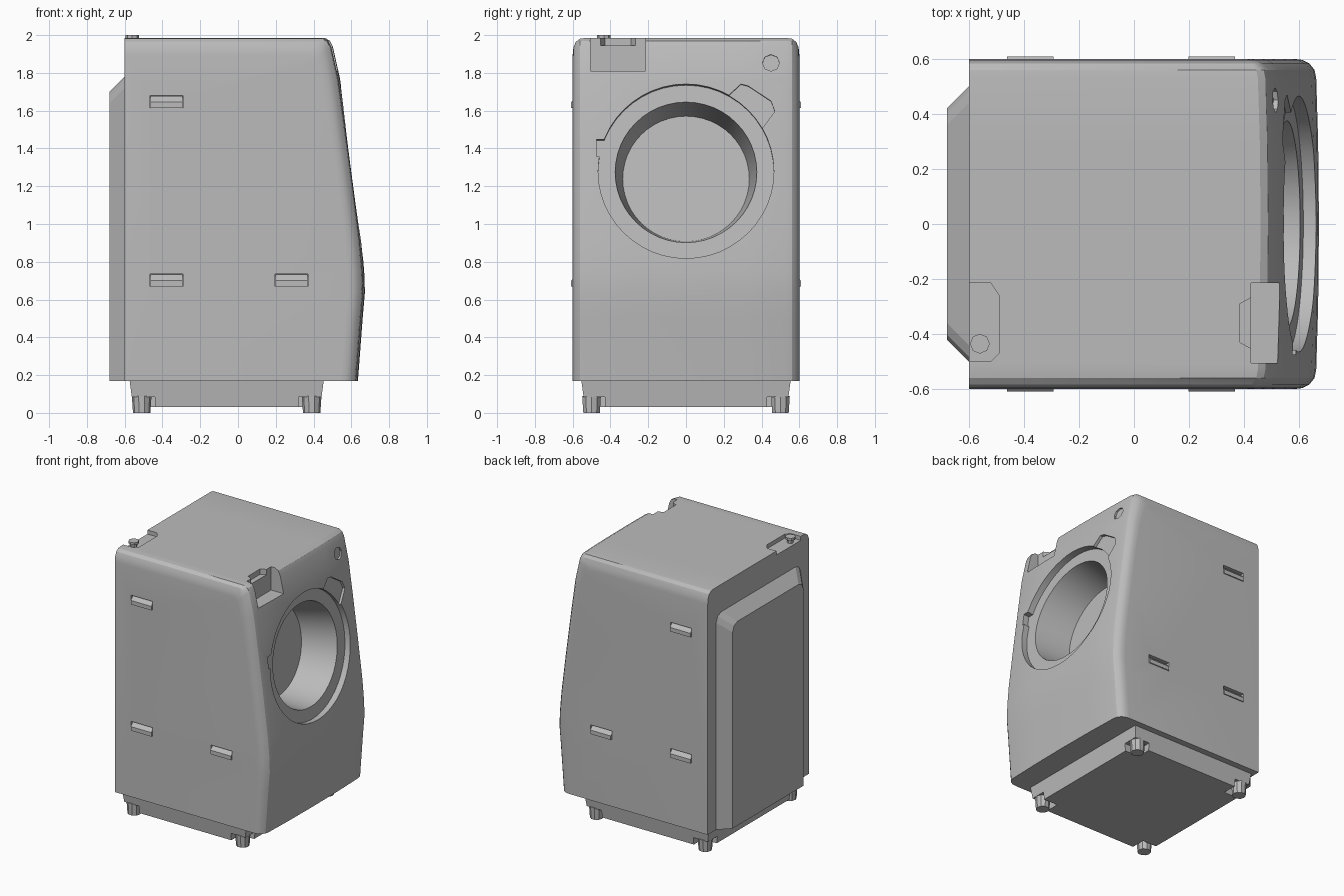
import bpy, bmesh
from math import radians, cos, sin, pi
from mathutils import Matrix, Vector

if "Cube" in bpy.data.objects:
    bpy.data.objects.remove(bpy.data.objects["Cube"])

grey = bpy.data.materials.new("light_grey")
grey.use_nodes = True
grey.diffuse_color = (0.5, 0.5, 0.5, 1)
grey.node_tree.nodes["Principled BSDF"].inputs["Base Color"].default_value = (0.5, 0.5, 0.5, 1)


def loft(name, rings, matrix=Matrix()):
    """Bridge equal-length rings of points and cap both ends."""
    bm = bmesh.new()
    loops = [[bm.verts.new(matrix @ Vector(p)) for p in ring] for ring in rings]
    n = len(loops[0])
    for a, b in zip(loops, loops[1:]):
        for i in range(n):
            bm.faces.new((a[i], a[(i + 1) % n], b[(i + 1) % n], b[i]))
    bm.faces.new(loops[0])
    bm.faces.new(loops[-1])
    bmesh.ops.recalc_face_normals(bm, faces=bm.faces)
    mesh = bpy.data.meshes.new(name)
    bm.to_mesh(mesh)
    bm.free()
    mesh.materials.append(grey)
    ob = bpy.data.objects.new(name, mesh)
    bpy.context.collection.objects.link(ob)
    return ob


def prism(name, outline, z0, z1, matrix=Matrix()):
    return loft(name, [[(x, y, z) for x, y in outline] for z in (z0, z1)], matrix)


def box(name, x0, x1, y0, y1, z0, z1):
    return prism(name, [(x0, y0), (x1, y0), (x1, y1), (x0, y1)], z0, z1)


def circle(r, n, cx=0, cy=0):
    return [(cx + r * cos(2 * pi * i / n), cy + r * sin(2 * pi * i / n)) for i in range(n)]


def cut(target, cutters):
    bpy.context.view_layer.objects.active = target
    for c in cutters:
        mod = target.modifiers.new("cut", 'BOOLEAN')
        mod.operation, mod.solver, mod.object = 'DIFFERENCE', 'EXACT', c
        bpy.ops.object.modifier_apply(modifier=mod.name)
        bpy.data.objects.remove(c)


def smooth(ob, angle):
    bpy.ops.object.select_all(action='DESELECT')
    ob.select_set(True)
    bpy.context.view_layer.objects.active = ob
    bpy.ops.object.shade_smooth_by_angle(angle=radians(angle))


# Casing: side profile lofted across the width, shrinking at the rounded edges
front = [(.635, .17), (.66, .5), (.672, .64), (.668, .75), (.655, .9), (.615, 1.22),
         (.575, 1.52), (.54, 1.77), (.502, 1.94), (.487, 1.97), (.46, 1.985)]
half = [(.6, .09, .09), (.596, .06, .05), (.583, .035, .02), (.56, .016, .004),
        (.53, .01, 0), (.3, .003, 0)]
stations = [(-y, f, t) for y, f, t in half] + [(0, 0, 0)] + half[::-1]
rings = []
for y, f, t in stations:
    ring = [(x - f, y, z - t * max(0, (z - 1.5) / .485)) for x, z in front]
    rings.append(ring + [(-.6, y, 1.985 - t), (-.6, y, .17)])
casing = loft("casing", rings)

# Local frame on the sloping front: z points outward
tilt = Matrix.Translation((.605, 0, 1.28)) @ Matrix.Rotation(radians(82.6), 4, 'Y')


def on_front(points):
    return [(-v, y) for y, v in points]


# Door opening: shallow ring recess and a tapered drum
steps = [(.465, .12), (.465, -.05), (.375, -.05), (.335, -.32)]
cutters = [loft("door_cut", [[(x, y, d) for x, y in circle(r, 48)] for r, d in steps], tilt)]

# Latch recess, hinge notch and button recess
latch = [(.2, .38), (.29, .465), (.33, .455), (.45, .375), (.47, .32), (.39, .21), (.3, .3)]
cutters.append(prism("latch_cut", on_front(latch), -.025, .1, tilt))
hinge = [(-.475, .08), (-.4, .08), (-.4, .17), (-.475, .17)]
cutters.append(prism("hinge_cut", on_front(hinge), -.05, .1, tilt))
cutters.append(prism("button_cut", circle(.045, 8, -.58, .45), -.03, .1, tilt))

# Drawer notch with its finger recess, and the inlet recess at the rear
cutters.append(box("drawer_cut", .425, .8, -.505, -.215, 1.81, 2.1))
finger = [(.385, -.43), (.44, -.46), (.44, -.26), (.385, -.29)]
cutters.append(prism("finger_cut", finger, 1.945, 2.1))
inlet = [(-.7, -.5), (-.52, -.5), (-.49, -.47), (-.49, -.26), (-.52, -.215), (-.7, -.215)]
cutters.append(prism("inlet_cut", inlet, 1.955, 2.1))

# Side bracket pockets
pockets = [(-.465, 1.615), (-.465, .67), (.195, .67)]
for side in (-1, 1):
    for x, z in pockets:
        y0, y1 = sorted((side * .555, side * .7))
        cutters.append(box("pocket_cut", x, x + .175, y0, y1, z, z + .065))
cut(casing, cutters)
smooth(casing, 25)

# Sloping hooks inside the pockets
for side in (-1, 1):
    for x, z in pockets:
        wedge = [(.55, z), (.608, z), (.608, z + .03), (.575, z + .063), (.55, z + .063)]
        loft("side_bracket", [[(px, side * y, pz) for y, pz in wedge]
                              for px in (x + .003, x + .172)])

# Raised rear panel with sloping border and clipped corners
def panel_ring(x, w, top):
    c = .06
    return [(x, -w, .17), (x, w, .17), (x, w, top - c), (x, w - c * .3, top - c * .3),
            (x, w - c, top), (x, c - w, top), (x, c * .3 - w, top - c * .3), (x, -w, top - c)]


loft("rear_panel", [panel_ring(-.59, .5, 1.78), panel_ring(-.6, .5, 1.78),
                    panel_ring(-.68, .42, 1.7)])

# Base plinth, tapered, with notched corners for the feet
def base_ring(e, z):
    return [(-.555 - e, -.535 - e, z), (.435 + e, -.535 - e, z),
            (.435 + e, .535 + e, z), (-.555 - e, .535 + e, z)]


base = loft("base", [base_ring(0, .03), base_ring(.02, .18)])
corners = [(x, y) for x in (-.51, .39) for y in (-.5, .5)]
cut(base, [box("foot_cut", x - .07, x + .07, y - .07, y + .07, 0, .085) for x, y in corners])

# Feet
for x, y in corners:
    foot = loft("foot", [[(px, py, z) for px, py in circle(r, 10, x, y)]
                         for r, z in ((.046, 0), (.052, .09))])

# Water inlet valve on the rear top recess
prism("inlet_valve", circle(.022, 8, -.56, -.435), 1.95, 1.985)
prism("inlet_cap", circle(.036, 8, -.56, -.435), 1.982, 2.0)
